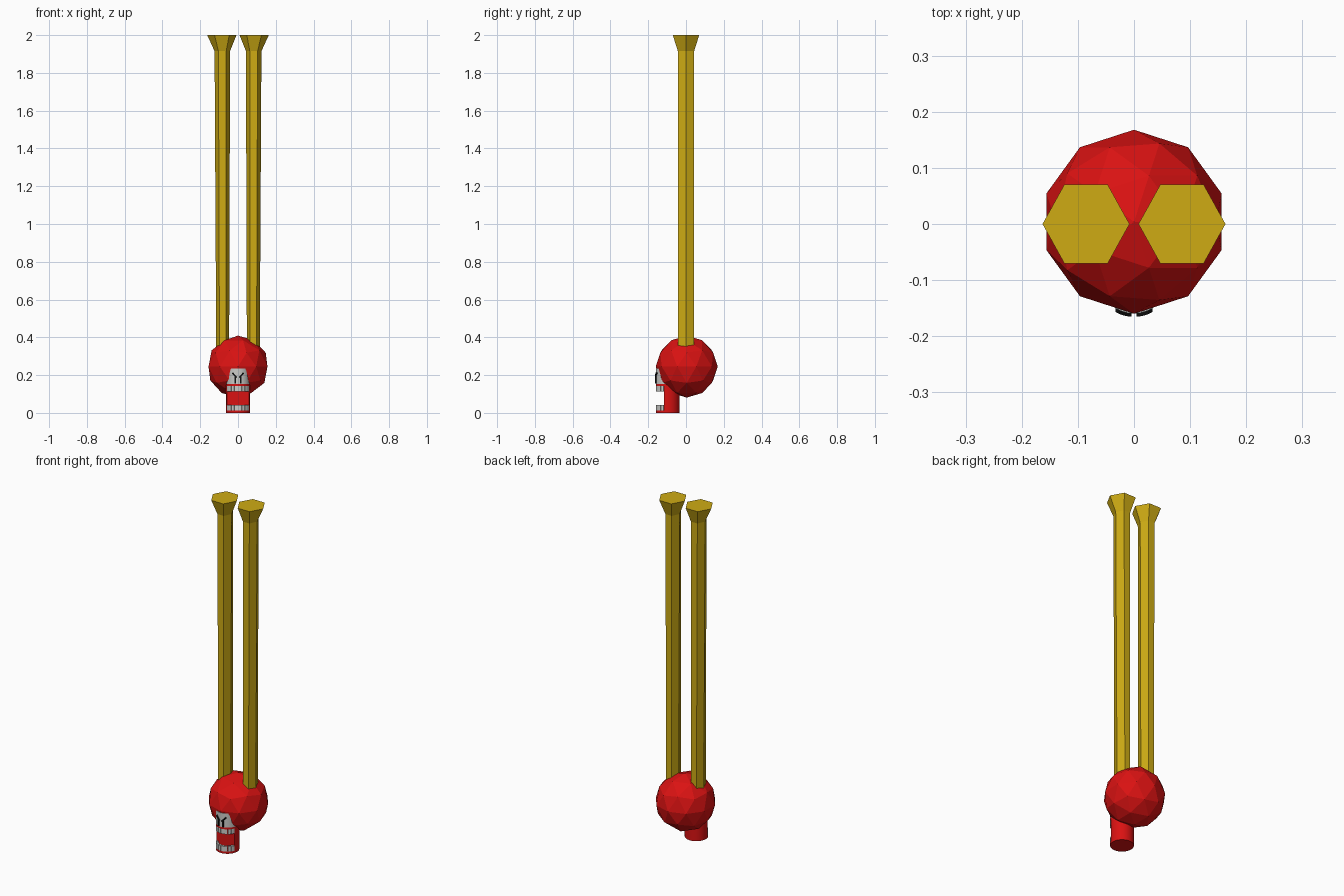
import bpy, bmesh, math

if "Cube" in bpy.data.objects:
    bpy.data.objects.remove(bpy.data.objects["Cube"])


def material(name, rgb):
    m = bpy.data.materials.new(name)
    m.diffuse_color = (*rgb, 1)
    m.use_nodes = True
    m.node_tree.nodes["Principled BSDF"].inputs["Base Color"].default_value = m.diffuse_color
    return m


RED = material("red", (0.70, 0.006, 0.006))
GOLD = material("gold", (0.62, 0.41, 0.007))
WHITE = material("off_white", (0.60, 0.60, 0.58))
BLACK = material("black", (0.005, 0.005, 0.005))


def loft(name, rings, mat, smooth=False):
    """Closed solid through rings that have equal point counts."""
    bm = bmesh.new()
    loops = [[bm.verts.new(p) for p in ring] for ring in rings]
    n = len(rings[0])
    for a, b in zip(loops, loops[1:]):
        for i in range(n):
            j = (i + 1) % n
            bm.faces.new((a[i], a[j], b[j], b[i]))
    bm.faces.new(loops[0][::-1])
    bm.faces.new(loops[-1])
    bmesh.ops.recalc_face_normals(bm, faces=bm.faces)
    mesh = bpy.data.meshes.new(name)
    bm.to_mesh(mesh)
    bm.free()
    mesh.materials.append(mat)
    ob = bpy.data.objects.new(name, mesh)
    bpy.context.collection.objects.link(ob)
    if smooth:
        bpy.ops.object.select_all(action='DESELECT')
        bpy.context.view_layer.objects.active = ob
        ob.select_set(True)
        bpy.ops.object.shade_smooth_by_angle(angle=math.radians(30))
    return ob


# Faceted ball body
bpy.ops.mesh.primitive_ico_sphere_add(subdivisions=2, radius=0.164,
                                      location=(0, 0.004, 0.245))
body = bpy.context.object
body.name = "body"
body.data.materials.append(RED)


# Tall hexagonal horns with flared ends
def hexagon(cx, rx, ry, z):
    return [(cx + rx * math.cos(math.radians(60 * k)),
             ry * math.sin(math.radians(60 * k)) / math.sin(math.radians(60)), z)
            for k in range(6)]


for side, label in ((-1, "left"), (1, "right")):
    loft(label + "_horn", [hexagon(side * 0.081, 0.034, 0.043, 0.30),
                           hexagon(side * 0.083, 0.041, 0.043, 1.915),
                           hexagon(side * 0.0855, 0.0775, 0.07, 2.0)], GOLD)

# Round head: jaw, mouth back, upper lip, white face
CY, R = -0.097, 0.0625


def arc(r, a0, a1, n):
    return [(r * math.cos(math.radians(a0 + (a1 - a0) * i / n)),
             CY + r * math.sin(math.radians(a0 + (a1 - a0) * i / n)))
            for i in range(n + 1)]


def prism(name, outline, z0, z1, mat, smooth=False):
    return loft(name, [[(x, y, z) for x, y in outline] for z in (z0, z1)], mat, smooth)


circle = arc(R, 0, 360, 32)[:-1]
prism("lower_jaw", circle, 0, 0.012, RED, True)
prism("mouth_back", arc(R, -18, 198, 20), 0.012, 0.143, RED, True)
prism("upper_lip", circle, 0.143, 0.153, RED, True)
prism("face", circle, 0.153, 0.235, WHITE, True)

# Rows of teeth around the front of the mouth
COUNT, START, SPAN = 8, 199, 142
for row, z0, z1 in (("lower", 0.012, 0.042), ("upper", 0.114, 0.143)):
    for k in range(COUNT):
        a0 = START + SPAN * k / COUNT + 1
        a1 = START + SPAN * (k + 1) / COUNT - 1
        prism(f"{row}_tooth_{k + 1}",
              arc(R, a0, a1, 2) + arc(R - 0.014, a1, a0, 2), z0, z1, WHITE)


# Painted brows and eyes, thin strokes wrapped on the face
def stroke(name, p, q, width):
    (x0, z0), (x1, z1) = p, q
    length = math.hypot(x1 - x0, z1 - z0)
    nx, nz = -(z1 - z0) / length * width / 2, (x1 - x0) / length * width / 2
    rings = []
    for i in range(5):
        x, z = x0 + (x1 - x0) * i / 4, z0 + (z1 - z0) * i / 4
        ring = []
        for s, d in ((-1, -0.001), (1, -0.001), (1, 0.006), (-1, 0.006)):
            px, r = x + s * nx, R + d
            ring.append((px, CY - math.sqrt(r * r - px * px), z + s * nz))
        rings.append(ring)
    loft(name, rings, BLACK)


for s, label in ((-1, "left"), (1, "right")):
    stroke(label + "_brow", (s * 0.030, 0.212), (s * 0.007, 0.188), 0.008)
    stroke(label + "_eye", (s * 0.014, 0.194), (s * 0.014, 0.156), 0.008)
